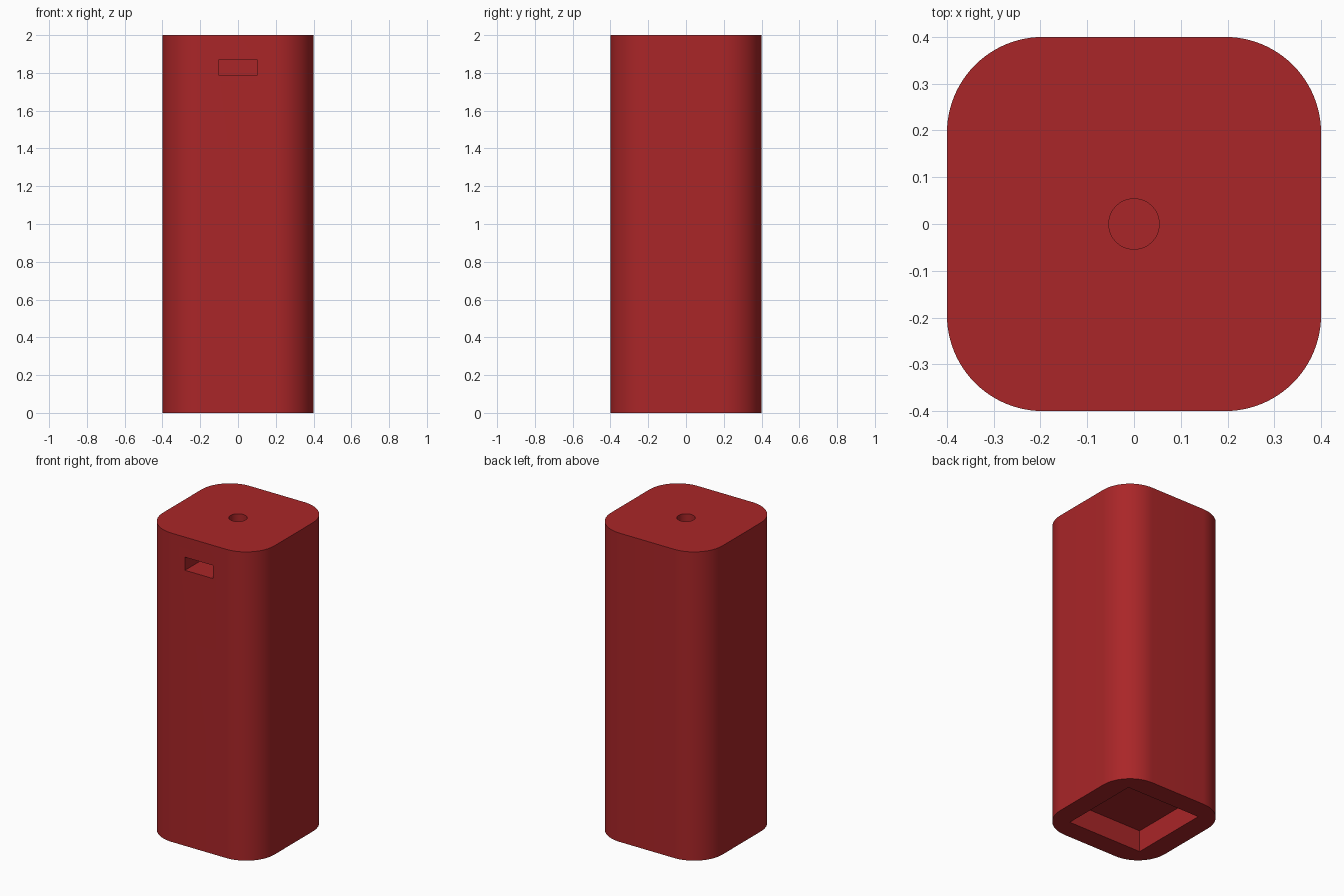
import bpy, bmesh, math

if "Cube" in bpy.data.objects:
    bpy.data.objects.remove(bpy.data.objects["Cube"])

red = bpy.data.materials.new("dark_red")
red.diffuse_color = (0.40, 0.019, 0.021, 1)
red.use_nodes = True
red.node_tree.nodes["Principled BSDF"].inputs["Base Color"].default_value = red.diffuse_color


def prism(name, outline, z0, z1):
    """Solid made by raising a flat outline from z0 to z1."""
    bm = bmesh.new()
    base = bm.faces.new([bm.verts.new((x, y, z0)) for x, y in outline])
    top = bmesh.ops.extrude_face_region(bm, geom=[base])["geom"]
    for v in top:
        if isinstance(v, bmesh.types.BMVert):
            v.co.z = z1
    bmesh.ops.recalc_face_normals(bm, faces=bm.faces[:])
    mesh = bpy.data.meshes.new(name)
    bm.to_mesh(mesh)
    bm.free()
    mesh.materials.append(red)
    ob = bpy.data.objects.new(name, mesh)
    bpy.context.collection.objects.link(ob)
    return ob


def rect(x0, x1, y0, y1):
    return [(x0, y0), (x1, y0), (x1, y1), (x0, y1)]


def circle(r, n):
    return [(r * math.cos(2 * math.pi * i / n), r * math.sin(2 * math.pi * i / n))
            for i in range(n)]


def rounded_square(half, r, seg):
    c = half - r
    pts = []
    for k, (sx, sy) in enumerate([(1, 1), (-1, 1), (-1, -1), (1, -1)]):
        for i in range(seg + 1):
            a = (k + i / seg) * math.pi / 2
            pts.append((sx * c + r * math.cos(a), sy * c + r * math.sin(a)))
    return pts


# Main block with rounded upright edges
body = prism("body", rounded_square(0.4, 0.205, 24), 0, 2)

# Bottom socket, front slot and top screw hole
cutters = [
    prism("socket_cutter", rect(-0.267, 0.267, -0.267, 0.267), -0.1, 0.14),
    prism("slot_cutter", rect(-0.1, 0.1, -0.5, 0.1), 1.785, 1.87),
    prism("hole_cutter", circle(0.054, 48), 1.6, 2.1),
]
bpy.context.view_layer.objects.active = body
for cutter in cutters:
    cutter.hide_render = True
    mod = body.modifiers.new(cutter.name, 'BOOLEAN')
    mod.operation = 'DIFFERENCE'
    mod.solver = 'EXACT'
    mod.object = cutter
    bpy.ops.object.modifier_apply(modifier=mod.name)
for cutter in cutters:
    bpy.data.objects.remove(cutter, do_unlink=True)

# Smooth the rounded sides, keep the rims sharp
bpy.ops.object.select_all(action='DESELECT')
body.select_set(True)
bpy.ops.object.shade_smooth_by_angle(angle=math.radians(30))
